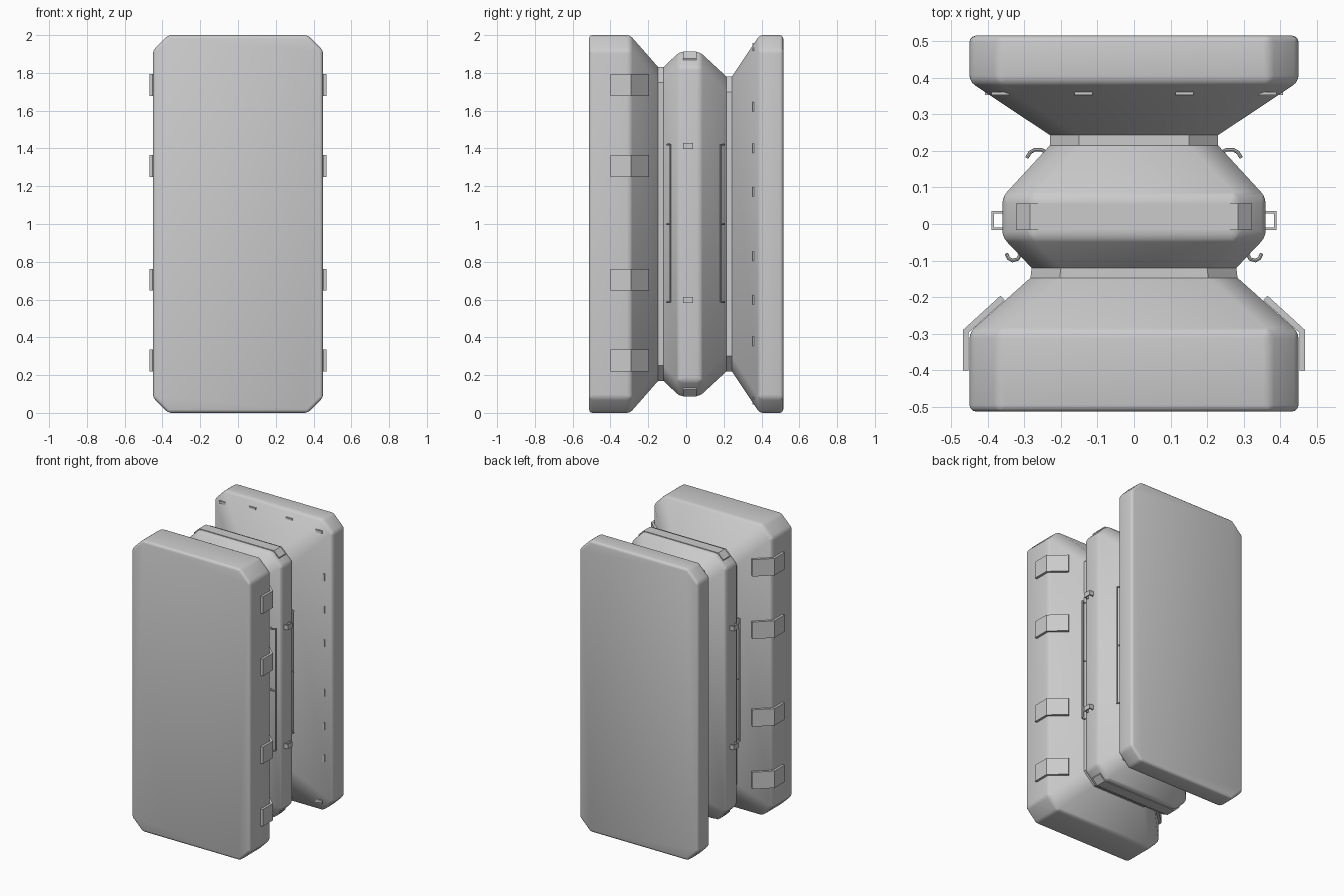
import bpy, bmesh
from mathutils import Vector

cube = bpy.data.objects.get("Cube")
if cube:
    bpy.data.objects.remove(cube, do_unlink=True)

grey = bpy.data.materials.new("light grey")
grey.use_nodes = True
GREY = (0.6, 0.6, 0.6, 1)
grey.diffuse_color = GREY
grey.node_tree.nodes["Principled BSDF"].inputs["Base Color"].default_value = GREY


def finish(name, bm):
    """Turn a bmesh into a named, shaded object."""
    bmesh.ops.recalc_face_normals(bm, faces=bm.faces)
    mesh = bpy.data.meshes.new(name)
    bm.to_mesh(mesh)
    bm.free()
    mesh.materials.append(grey)
    obj = bpy.data.objects.new(name, mesh)
    bpy.context.collection.objects.link(obj)
    bpy.ops.object.select_all(action='DESELECT')
    obj.select_set(True)
    bpy.context.view_layer.objects.active = obj
    bpy.ops.object.shade_smooth_by_angle(angle=0.6)
    return obj


def bar(name, inner, outer, axis, low, high):
    """Strip between two matching outlines, extruded along an axis."""
    bm = bmesh.new()
    for i in range(len(inner) - 1):
        quad = [inner[i], inner[i + 1], outer[i + 1], outer[i]]
        ends = []
        for level in (low, high):
            ends.append([bm.verts.new((a, b, level) if axis == 'z' else (a, level, b))
                         for a, b in quad])
        bm.faces.new(ends[0])
        bm.faces.new(ends[1])
        for j in range(4):
            if (j == 1 and i < len(inner) - 2) or (j == 3 and i > 0):
                continue
            k = (j + 1) % 4
            bm.faces.new((ends[0][j], ends[0][k], ends[1][k], ends[1][j]))
    bmesh.ops.remove_doubles(bm, verts=bm.verts, dist=0.0001)
    return finish(name, bm)


def rod(name, points, radius):
    """Round wire along a path."""
    curve = bpy.data.curves.new(name, 'CURVE')
    curve.dimensions = '3D'
    curve.bevel_depth = radius
    curve.bevel_resolution = 2
    curve.use_fill_caps = True
    spline = curve.splines.new('POLY')
    spline.points.add(len(points) - 1)
    for p, co in zip(spline.points, points):
        p.co = (*co, 1)
    temp = bpy.data.objects.new(name + "_path", curve)
    bpy.context.collection.objects.link(temp)
    bpy.context.view_layer.update()
    mesh = temp.evaluated_get(bpy.context.evaluated_depsgraph_get()).to_mesh()
    bm = bmesh.new()
    bm.from_mesh(mesh)
    bpy.data.objects.remove(temp, do_unlink=True)
    return finish(name, bm)


# Case body: chamfered rectangles lofted from front to back (y, half width, half height)
rings = [(-.513, .45, 1), (-.295, .45, 1), (-.147, .283, .83), (-.12, .28, .83),
         (-.037, .36, .91), (.075, .36, .91), (.215, .23, .78), (.243, .23, .78),
         (.388, .45, 1), (.515, .45, 1)]
bm = bmesh.new()
loops, wide = [], set()
for y, w, h in rings:
    c = .08
    corner = [(w - c, h), (w, h - c), (w, c - h), (w - c, -h)]
    outline = corner + [(-x, z) for x, z in reversed(corner)]
    loop = [bm.verts.new((x, y, z + 1)) for x, z in outline]
    loops.append(loop)
    if w > .3:
        wide.update(loop)
for a, b in zip(loops, loops[1:]):
    for i in range(8):
        j = (i + 1) % 8
        bm.faces.new((a[i], a[j], b[j], b[i]))
bm.faces.new(loops[0])
bm.faces.new(loops[-1])
soft = [e for e in bm.edges if e.verts[0] in wide and e.verts[1] in wide]
bmesh.ops.bevel(bm, geom=soft, offset=.018, segments=3, profile=.5,
                affect='EDGES', clamp_overlap=True)
finish("case_body", bm)

for side, label in ((1, "left"), (-1, "right")):
    # Bent latch plates on the front shell
    inner = [(side * x, y) for x, y in ((.452, -.4), (.452, -.297), (.353, -.208))]
    outer = [(side * x, y) for x, y in ((.468, -.4), (.468, -.29), (.365, -.196))]
    for n, z in enumerate((.277, .705, 1.307, 1.735)):
        bar(f"{label}_latch_{n + 1}", inner, outer, 'z', z - .058, z + .058)

    # Square staples on the middle shell
    inner = [(side * x, y) for x, y in ((.35, -.01), (.383, -.01), (.383, .029), (.35, .029))]
    outer = [(side * x, y) for x, y in ((.35, -.017), (.39, -.017), (.39, .036), (.35, .036))]
    for n, z in enumerate((.597, 1.412)):
        bar(f"{label}_staple_{n + 1}", inner, outer, 'z', z - .016, z + .016)

    # Long grab rails with curled ends and a middle bracket
    for place, hook in (("rear", ((.238, .195), (.253, .203), (.272, .203), (.284, .196), (.292, .183))),
                        ("front", ((.31, -.082), (.318, -.096), (.332, -.1), (.343, -.094), (.348, -.083)))):
        low, middle, high = [[(side * x, y, z) for x, y in hook] for z in (.587, 1, 1.42)]
        rod(f"{label}_{place}_rail", low + high[::-1], .005)
        rod(f"{label}_{place}_rail_bracket", middle, .005)

    # Small snap tabs around the rear shell's slope
    for n, z in enumerate((.38, .6, .83, 1.17, 1.4, 1.62)):
        bar(f"{label}_snap_tab_{n + 1}", [(side * .39, .353), (side * .39, .361)],
            [(side * .408, .353), (side * .408, .361)], 'z', z - .025, z + .025)

# Snap tabs on the top and bottom slopes
for up, label in ((1, "top"), (-1, "bottom")):
    for n, x in enumerate((-.365, -.138, .138, .365)):
        z = 1 + up * (.948 if abs(x) < .3 else .925)
        bar(f"{label}_snap_tab_{n + 1}", [(x - .025, z - .008), (x + .025, z - .008)],
            [(x - .025, z + .01), (x + .025, z + .01)], 'y', .353, .361)

    # Flush strip folded over the middle shell's chamfers
    half = [(.32, .874), (.282, .911)]
    inner = half + [(-x, z) for x, z in reversed(half)]
    outer = [(x * 1.008, z + .003) for x, z in inner]
    bar(f"{label}_strip", [(x, 1 + up * (z - .01)) for x, z in inner],
        [(x, 1 + up * z) for x, z in outer], 'y', -.016, .056)
